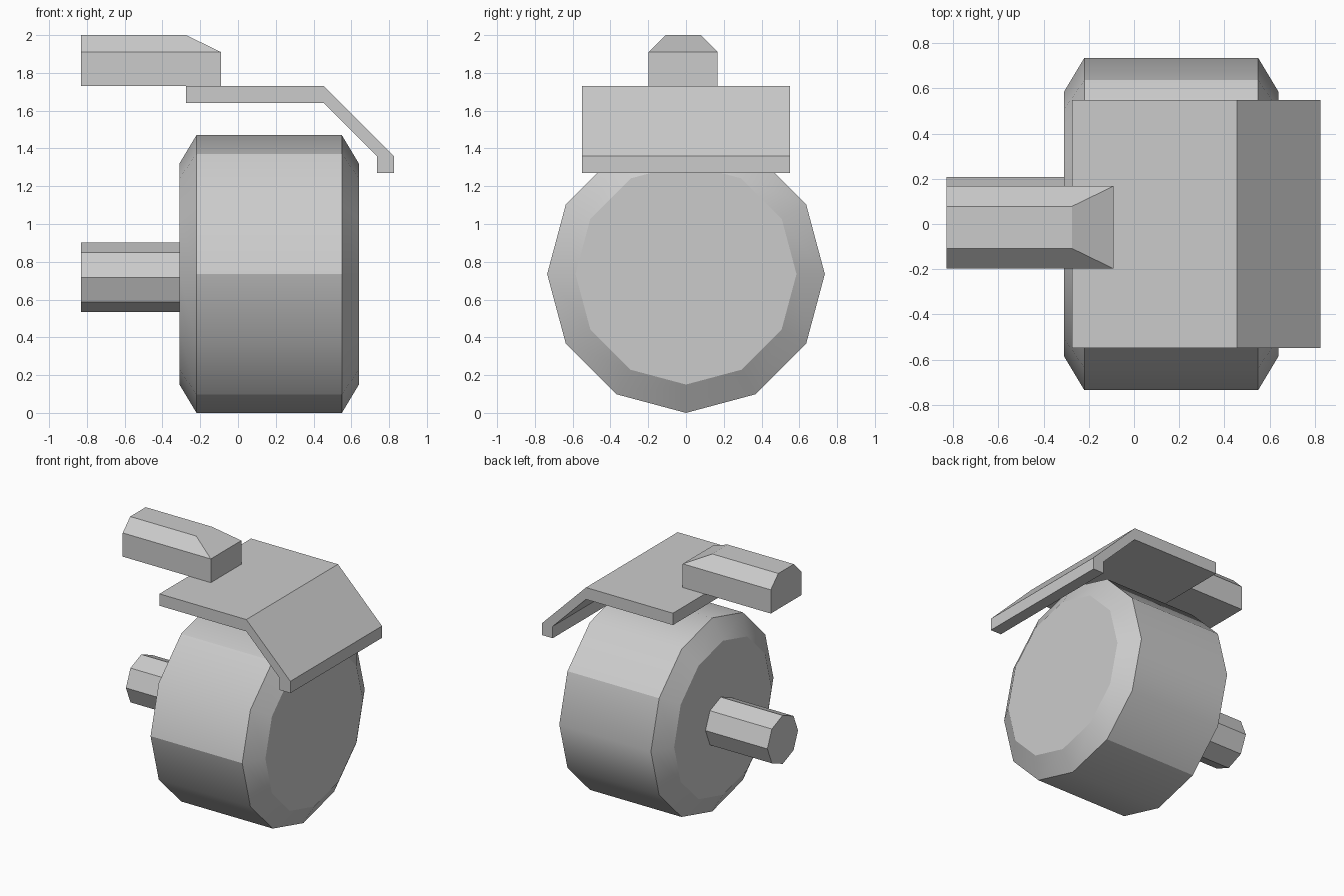
import bpy
import bmesh
from math import cos, sin, pi, radians

old = bpy.data.objects.get("Cube")
if old:
    bpy.data.objects.remove(old, do_unlink=True)

grey = bpy.data.materials.new("plain_grey")
grey.use_nodes = True
colour = (0.6, 0.6, 0.6, 1)
grey.diffuse_color = colour
grey.node_tree.nodes["Principled BSDF"].inputs["Base Color"].default_value = colour


def loft(name, rings):
    """Join equal-sized closed rings of points and cap both ends."""
    bm = bmesh.new()
    loops = [[bm.verts.new(p) for p in ring] for ring in rings]
    for a, b in zip(loops, loops[1:]):
        for i in range(len(a)):
            j = (i + 1) % len(a)
            bm.faces.new((a[i], a[j], b[j], b[i]))
    bm.faces.new(loops[0])
    bm.faces.new(loops[-1])
    bmesh.ops.recalc_face_normals(bm, faces=bm.faces)
    mesh = bpy.data.meshes.new(name)
    bm.to_mesh(mesh)
    bm.free()
    mesh.materials.append(grey)
    obj = bpy.data.objects.new(name, mesh)
    bpy.context.collection.objects.link(obj)
    return obj


def circle(x, y, z, radius, sides):
    angles = [2 * pi * i / sides for i in range(sides)]
    return [(x, y + radius * cos(a), z + radius * sin(a)) for a in angles]


# Wheel: twelve-sided drum with bevelled rims
hub_z, outer, inner = 0.735, 0.735, 0.585
wheel = loft("wheel", [circle(x, 0, hub_z, r, 12) for x, r in
                       ((-0.31, inner), (-0.22, outer), (0.55, outer), (0.64, inner))])
wheel.data.shade_smooth()
# Rims are hard edges, and so are a few creases across the tread
creases = [(cos(radians(a)) * outer, hub_z + sin(radians(a)) * outer)
           for a in (30, 120, 180, 240, 300)]
for edge in wheel.data.edges:
    a, b = (wheel.data.vertices[i].co for i in edge.vertices)
    around = abs(a.x - b.x) < 0.01
    across = abs(a.x - b.x) > 0.5 and any(
        abs(a.y - y) + abs(a.z - z) < 0.01 for y, z in creases)
    edge.use_edge_sharp = around or across

# Axle: octagonal stub
loft("axle", [circle(x, 0.025, 0.718, 0.184, 8) for x in (-0.83, -0.31)])

# Guard: bent plate over the wheel
profile = [(-0.275, 1.73), (0.455, 1.73), (0.825, 1.36), (0.825, 1.27),
           (0.735, 1.27), (0.735, 1.36), (0.455, 1.64), (-0.275, 1.64)]
loft("wheel_guard", [[(x, y, z) for x, z in profile] for y in (-0.55, 0.55)])


# Upper bar: block with bevelled top sides and inner end
def rectangle(x_end, half, z):
    y = -0.015
    return [(-0.83, y - half, z), (x_end, y - half, z),
            (x_end, y + half, z), (-0.83, y + half, z)]


loft("upper_bar", [rectangle(-0.09, 0.183, 1.73), rectangle(-0.09, 0.183, 1.91),
                   rectangle(-0.275, 0.093, 2.0)])
